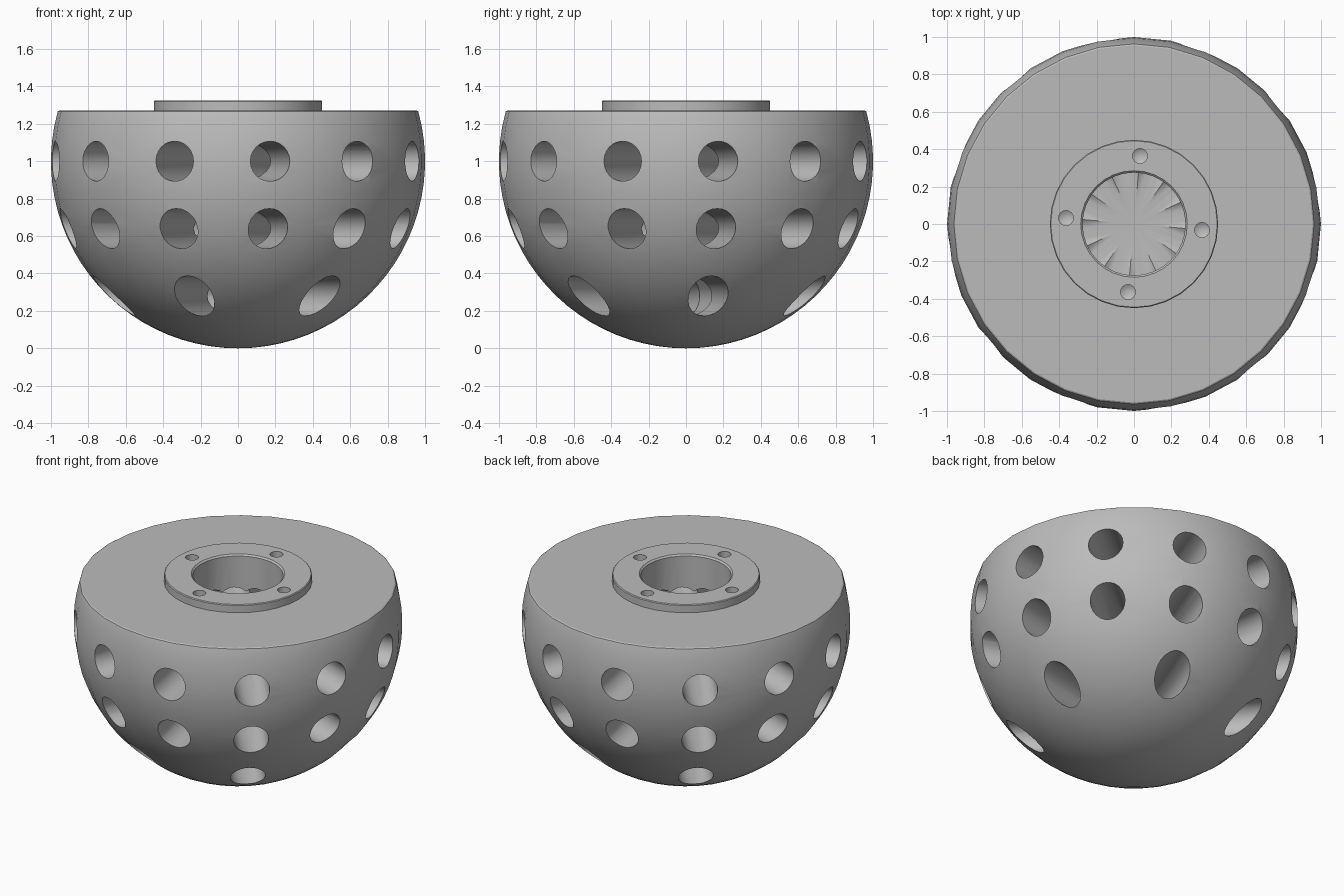
import bpy, bmesh, math
from mathutils import Matrix, Vector

cube = bpy.data.objects.get("Cube")
if cube:
    bpy.data.objects.remove(cube, do_unlink=True)

grey = bpy.data.materials.new("matte grey")
grey.use_nodes = True
grey.diffuse_color = (0.5, 0.5, 0.5, 1)
grey.node_tree.nodes["Principled BSDF"].inputs["Base Color"].default_value = (0.5, 0.5, 0.5, 1)

HOLE_R = 0.107


def make_object(name, bm):
    bmesh.ops.remove_doubles(bm, verts=bm.verts, dist=0.0005)
    bmesh.ops.recalc_face_normals(bm, faces=bm.faces)
    mesh = bpy.data.meshes.new(name)
    bm.to_mesh(mesh)
    bm.free()
    mesh.materials.append(grey)
    obj = bpy.data.objects.new(name, mesh)
    bpy.context.collection.objects.link(obj)
    return obj


def revolve(name, profile, steps):
    """Spin a list of (radius, height) points around the z axis."""
    bm = bmesh.new()
    rows = [[bm.verts.new((r * math.cos(a), r * math.sin(a), z)) for r, z in profile]
            for a in (math.tau * k / steps for k in range(steps))]
    for k, row in enumerate(rows):
        after = rows[(k + 1) % steps]
        for i in range(len(profile) - 1):
            bm.faces.new((row[i], after[i], after[i + 1], row[i + 1]))
    return make_object(name, bm)


def hole_star(height, count, segments=24):
    """Round channels that run in from outside and merge on the z axis."""
    bm = bmesh.new()
    for k in range(count):
        turn = Matrix.Rotation(math.radians(10) + math.tau * k / count, 4, "Z")
        outer, inner = [], []
        for s in range(segments):
            a = math.tau * s / segments
            u, z = HOLE_R * math.sin(a), height + HOLE_R * math.cos(a)
            meet = abs(u) / math.tan(math.pi / count)
            outer.append(bm.verts.new(turn @ Vector((1.2, u, z))))
            inner.append(bm.verts.new(turn @ Vector((meet, u, z))))
        bm.faces.new(outer)
        for s in range(segments):
            t = (s + 1) % segments
            bm.faces.new((outer[s], outer[t], inner[t], inner[s]))
    return make_object("hole_cutter", bm)


# Bowl: spherical outline, flat top, raised collar and central bore
rim_angle = math.asin(0.26)
rings = 24
profile = []
for i in range(rings + 1):
    a = -math.pi / 2 + (math.pi / 2 + rim_angle) * i / rings
    profile.append((max(0, math.cos(a)), 1 + math.sin(a)))
profile += [(0.963, 1.267), (0.955, 1.272), (0.45, 1.272), (0.45, 1.32), (0.445, 1.325),
            (0.285, 1.325), (0.275, 1.315), (0.275, 0.98), (0, 0.98)]
bowl = revolve("perforated_bowl", profile, 32)

# Three rows of cross holes
cutters = [hole_star(1.0, 12), hole_star(0.64, 12), hole_star(0.28, 6)]

# Four screw holes with pointed bottoms in the collar
for k in range(4):
    drill = revolve("screw_hole_cutter",
                    [(0, 1.19), (0.04, 1.215), (0.04, 1.4), (0, 1.4)], 16)
    spot = Matrix.Rotation(math.radians(85 + 90 * k), 4, "Z") @ Vector((0.365, 0, 0))
    drill.data.transform(Matrix.Translation(spot))
    cutters.append(drill)

# Cut every hole, then remove the cutters
bpy.context.view_layer.objects.active = bowl
for cutter in cutters:
    cutter.hide_render = True
    mod = bowl.modifiers.new("hole", "BOOLEAN")
    mod.operation = "DIFFERENCE"
    mod.solver = "EXACT"
    mod.object = cutter
    bpy.ops.object.modifier_apply(modifier=mod.name)
for cutter in cutters:
    bpy.data.objects.remove(cutter, do_unlink=True)

# Smooth shading with crisp hole edges
bpy.ops.object.select_all(action="DESELECT")
bowl.select_set(True)
bpy.context.view_layer.objects.active = bowl
bpy.ops.object.shade_smooth_by_angle(angle=math.radians(30))
